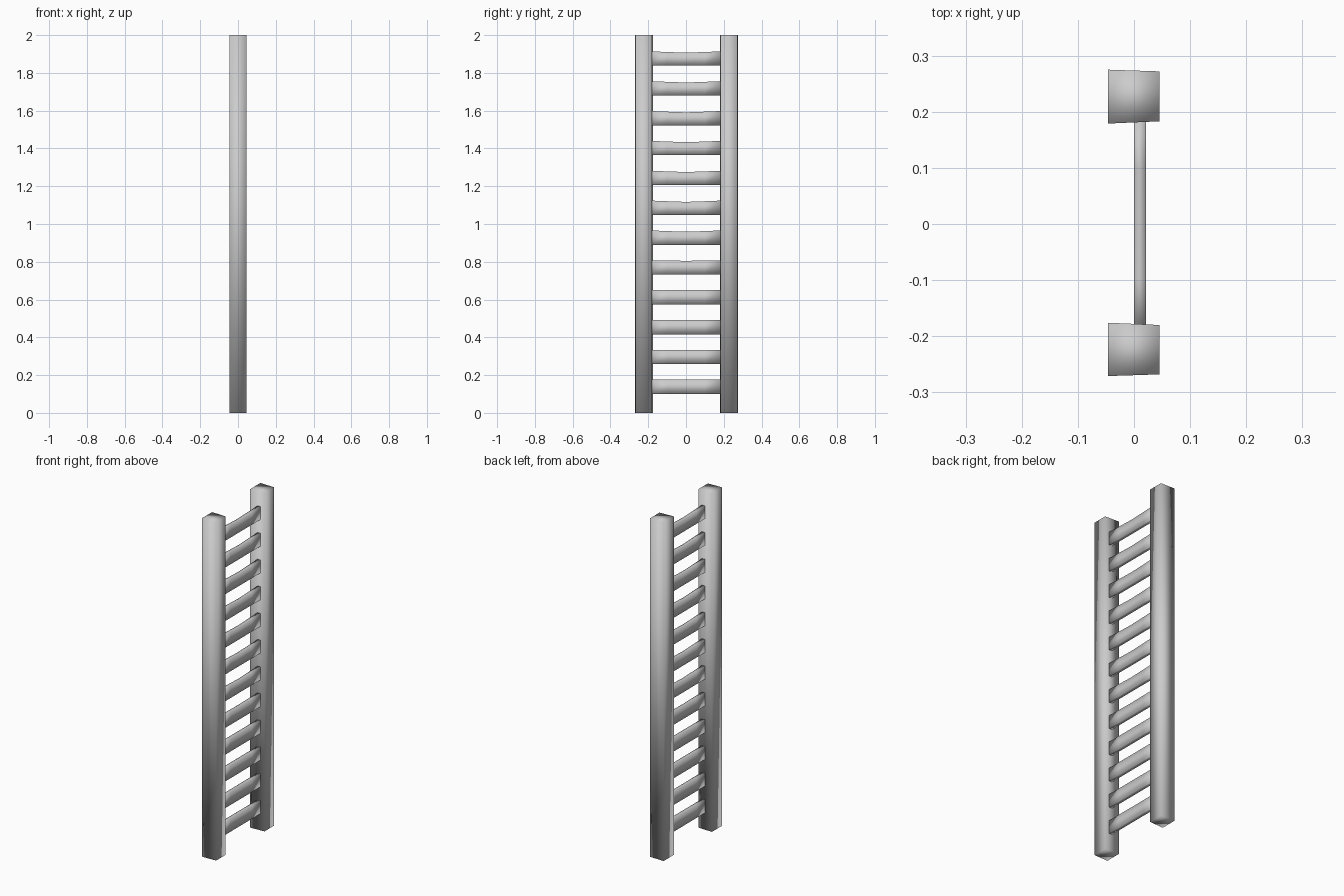
import bpy, bmesh

if "Cube" in bpy.data.objects:
    bpy.data.objects.remove(bpy.data.objects["Cube"])


def prism(name, sections):
    """Smooth-shaded solid lofted through four-cornered sections."""
    bm = bmesh.new()
    rings = [[bm.verts.new(p) for p in s] for s in sections]
    for a, b in zip(rings, rings[1:]):
        for i in range(4):
            j = (i + 1) % 4
            bm.faces.new((a[i], a[j], b[j], b[i]))
    bm.faces.new(rings[0][::-1])
    bm.faces.new(rings[-1])
    bmesh.ops.recalc_face_normals(bm, faces=bm.faces)
    for f in bm.faces:
        f.smooth = True
    mesh = bpy.data.meshes.new(name)
    bm.to_mesh(mesh)
    bm.free()
    obj = bpy.data.objects.new(name, mesh)
    bpy.context.collection.objects.link(obj)
    return obj


# Upright rails, slightly irregular hand-cut square posts
rails = {
    "rail_left": [(-0.046, -0.271), (0.045, -0.268), (0.045, -0.180), (-0.046, -0.176)],
    "rail_right": [(-0.046, 0.179), (0.045, 0.183), (0.045, 0.272), (-0.046, 0.275)],
}
for name, outline in rails.items():
    prism(name, [[(x, y, z) for x, y in outline] for z in (0, 2)])

# Flat rungs; the upper ones are worn down a little in the middle
for i in range(12):
    bottom = 0.10 + i * 0.158
    wear = (0, 0, 0, 0, 0.003)[i] if i < 5 else 0.007
    sections = []
    for y, w in ((-0.185, 0), (-0.1, 0.5), (0, 1), (0.1, 0.5), (0.185, 0)):
        top = bottom + 0.076 - wear * w
        sections.append([(0, y, bottom), (0.021, y, bottom),
                         (0.021, y, top), (0, y, top)])
    prism(f"rung_{i + 1}", sections)
